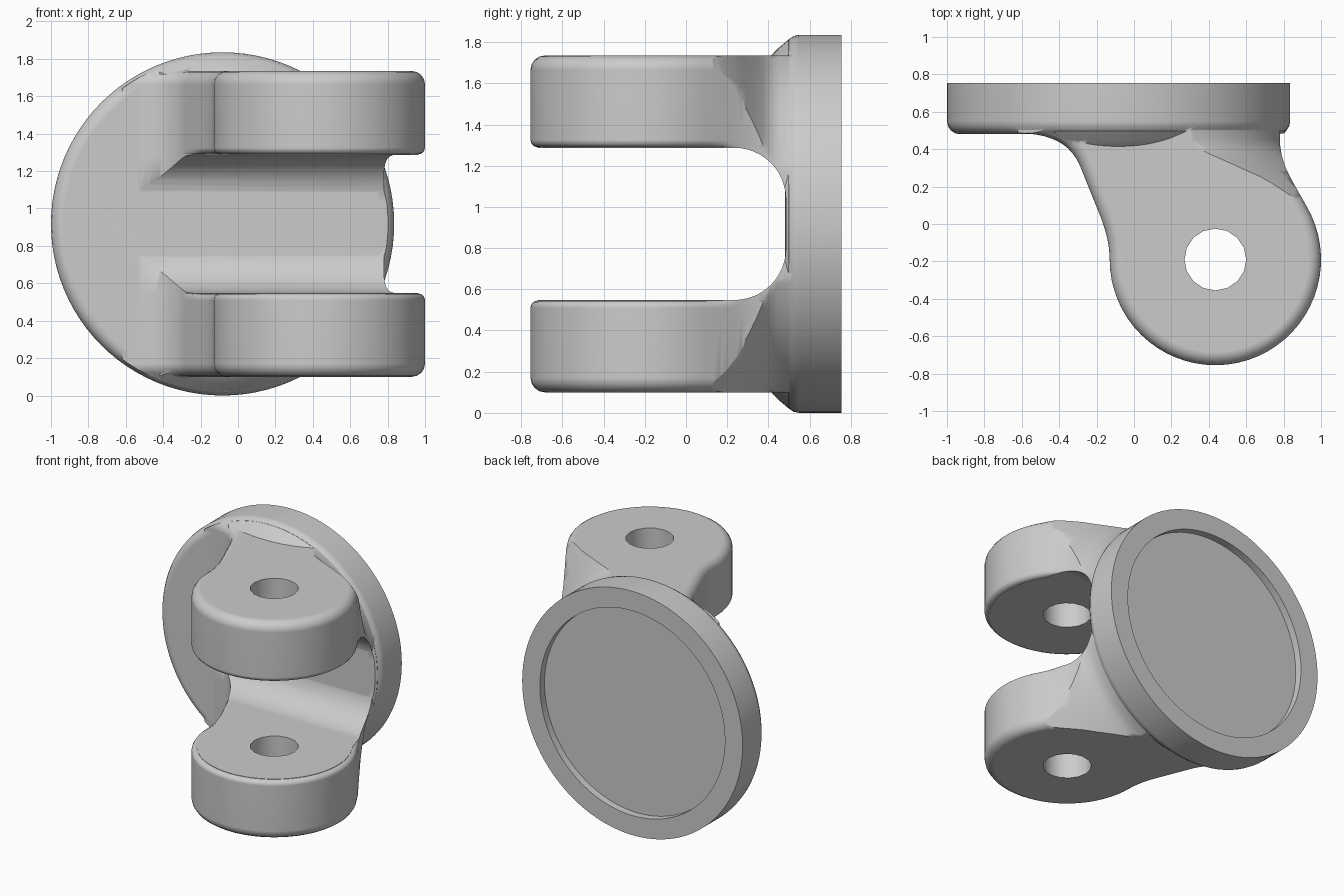
import bpy, bmesh, math
from mathutils import Vector
from mathutils.geometry import interpolate_bezier

if "Cube" in bpy.data.objects:
    bpy.data.objects.remove(bpy.data.objects["Cube"])

CX, CZ = -0.0825, 0.9175        # disc axis
PIN_X, PIN_Y = 0.435, -0.19     # pin hole axis
NOSE = 0.565                    # arm nose radius


def loft(name, rings):
    """Closed solid through equal-length rings, capped at both ends."""
    bm = bmesh.new()
    loops = [[bm.verts.new(p) for p in ring] for ring in rings]
    n = len(loops[0])
    for a, b in zip(loops, loops[1:]):
        for i in range(n):
            j = (i + 1) % n
            bm.faces.new((a[i], a[j], b[j], b[i]))
    bm.faces.new(loops[0][::-1])
    bm.faces.new(loops[-1])
    bmesh.ops.recalc_face_normals(bm, faces=bm.faces)
    mesh = bpy.data.meshes.new(name)
    bm.to_mesh(mesh)
    bm.free()
    obj = bpy.data.objects.new(name, mesh)
    bpy.context.collection.objects.link(obj)
    return obj


def revolve(name, profile, segments=96):
    """Solid turned around the disc axis from (radius, y) pairs."""
    turns = [2 * math.pi * i / segments for i in range(segments)]
    return loft(name, [[(CX + r * math.cos(t), y, CZ + r * math.sin(t))
                        for t in turns] for r, y in profile])


def boolean(target, tool, operation):
    mod = target.modifiers.new("cut", 'BOOLEAN')
    mod.object, mod.operation, mod.solver = tool, operation, 'EXACT'
    bpy.context.view_layer.objects.active = target
    bpy.ops.object.modifier_apply(modifier=mod.name)
    bpy.data.objects.remove(tool)


def bezier(points, steps):
    p0, h0, h1, p1 = [Vector((x, y, 0)) for x, y in points]
    return [(p.x, p.y) for p in interpolate_bezier(p0, h0, h1, p1, steps)]


# Arm outline seen from above: left fillet, left flank, nose, right neck
outline = [(-0.62, 0.75)]
outline += bezier([(-0.62, 0.487), (-0.42, 0.48), (-0.33, 0.42), (-0.28, 0.29)], 12)
outline += bezier([(-0.24, 0.19), (-0.19, 0.06), (-0.13, -0.05), (-0.13, -0.19)], 8)
for i in range(1, 36):
    a = math.radians(180 + 205 * i / 36)
    outline.append((PIN_X + NOSE * math.cos(a), PIN_Y + NOSE * math.sin(a)))
outline += bezier([(0.947, 0.049), (0.86, 0.22), (0.78, 0.3), (0.78, 0.46)], 12)
outline.append((0.78, 0.75))


def inset(z, outer, inner):
    """Outline moved inwards; the inner amount fades out towards the disc."""
    ring = []
    for i, (x, y) in enumerate(outline):
        p = Vector((x, y))
        d0 = (p - Vector(outline[i - 1])).normalized()
        d1 = (Vector(outline[(i + 1) % len(outline)]) - p).normalized()
        n = Vector((-d0.y - d1.y, d0.x + d1.x)).normalized()
        n /= max(0.5, n.dot(Vector((-d1.y, d1.x))))
        fade = min(1, max(0, (0.24 - y) / 0.12))
        q = p + n * (outer + inner * fade)
        ring.append((q.x, q.y, z))
    return ring


# Yoke block with rounded outer and inner arm edges
STEPS, OUT_R, IN_R = 4, 0.07, 0.035
arcs = [math.pi / 2 * i / STEPS for i in range(STEPS + 1)]
layers = [(0.1 + OUT_R * (1 - math.sin(a)), OUT_R * (1 - math.cos(a)), 0)
          for a in reversed(arcs)]
layers += [(0.51 + IN_R * math.sin(a), 0, IN_R * (1 - math.cos(a))) for a in arcs]
layers += [(2 * CZ - z, o, i) for z, o, i in reversed(layers)]
bracket = loft("clevis_bracket", [inset(*layer) for layer in layers])

# Flare that blends the neck into the round disc
envelope = revolve("flare_envelope", [
    (1.7, -1), (1.6, -0.1), (1.4, 0.02), (1.25, 0.13), (1.19, 0.19), (1.12, 0.25),
    (1.06, 0.29), (1.0, 0.335), (0.95, 0.375), (0.92, 0.41), (0.905, 0.45),
    (0.9, 0.5), (0.9, 0.62)])
boolean(bracket, envelope, 'INTERSECT')

# Sloping collar where the arms meet the disc rim
collar = revolve("collar", [(0.8, 0.4), (0.83, 0.425), (0.855, 0.45),
                            (0.895, 0.497), (0.895, 0.6)])
side = [(-2, -1), (-0.34, -1), (-0.34, 0.41), (-0.42, 0.48), (-0.42, 1), (-2, 1)]
trim = loft("collar_trim", [[(x, y, z) for x, y in side] for z in (-1, 3)])
boolean(collar, trim, 'DIFFERENCE')
boolean(bracket, collar, 'UNION')

# Round-cornered slot between the arms
SLOT_Z, SLOT_R, SLOT_Y = 0.548, 0.25, 0.235
lower = [(-1, SLOT_Z)]
for i in range(13):
    a = math.pi / 2 * i / 12
    lower.append((SLOT_Y + SLOT_R * math.sin(a), SLOT_Z + SLOT_R * (1 - math.cos(a))))
section = lower + [(y, 2 * CZ - z) for y, z in reversed(lower)]
slot = loft("slot", [[(x, y, z) for y, z in section] for x in (-1.5, 1.5)])
boolean(bracket, slot, 'DIFFERENCE')

# Disc with rounded front rim and shallow recess in the back
EDGE = 0.07
rim = [(CZ - EDGE + EDGE * math.sin(a), 0.48 + EDGE * (1 - math.cos(a))) for a in arcs]
disc = revolve("disc", rim + [(CZ, 0.755), (0.77, 0.755), (0.77, 0.7)])
boolean(bracket, disc, 'UNION')

# Pin hole through both arms
turns = [2 * math.pi * i / 16 for i in range(16)]
hole = loft("pin_hole", [[(PIN_X + 0.165 * math.cos(t), PIN_Y + 0.165 * math.sin(t), z)
                          for t in turns] for z in (-1, 3)])
boolean(bracket, hole, 'DIFFERENCE')

# Smooth shading with crisp edges
bpy.ops.object.select_all(action='DESELECT')
bracket.select_set(True)
bpy.context.view_layer.objects.active = bracket
bpy.ops.object.shade_smooth_by_angle(angle=math.radians(38))
weighted = bracket.modifiers.new("weighted_normals", 'WEIGHTED_NORMAL')
weighted.keep_sharp = True
